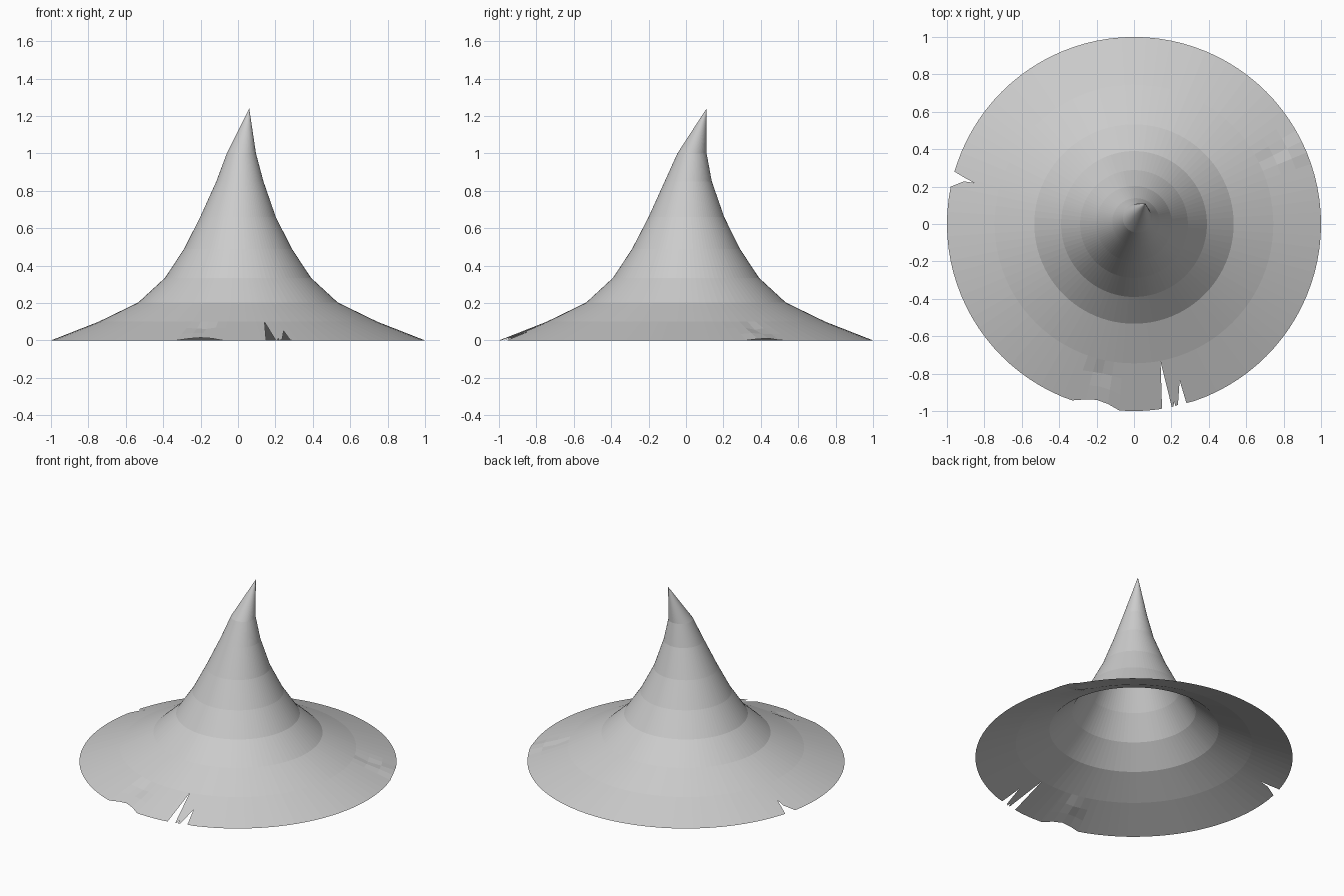
import bpy, bmesh, math

if "Cube" in bpy.data.objects:
    bpy.data.objects.remove(bpy.data.objects["Cube"])

# rings of the hat from inner brim to crown: z, radius, centre x, centre y
RINGS = [(0.10, 0.745, 0, 0), (0.203, 0.533, 0, 0), (0.335, 0.39, 0, 0),
         (0.49, 0.288, 0, 0), (0.66, 0.202, 0, 0.002),
         (0.85, 0.126, 0.01, 0.012), (1.0, 0.078, 0.018, 0.032)]
TIP = (0.06, 0.11, 1.24)
INNER = RINGS[0][1]

# torn stretches of the rim, listed counter-clockwise in plan
TEARS = [
    [(-0.96, 0.28), (-0.91, 0.25), (-0.855, 0.22), (-0.91, 0.228), (-0.98, 0.2)],
    [(-0.33, -0.943), (-0.26, -0.938), (-0.2, -0.94), (-0.14, -0.962), (-0.08, -0.996)],
    [(0.15, -0.987), (0.142, -0.735), (0.195, -0.95), (0.202, -0.978), (0.211, -0.975),
     (0.215, -0.95), (0.221, -0.974), (0.235, -0.967), (0.244, -0.836), (0.28, -0.957)],
]
# shallow wrinkles: centre x, y, direction, length, width, height
WRINKLES = [(0.9, 0.42, 25, 0.12, 0.06, 0.014), (0.72, 0.36, 30, 0.14, 0.04, -0.012),
            (-0.18, -0.78, 257, 0.08, 0.05, -0.012)]


def wrinkle(x, y):
    h = 0
    for cx, cy, deg, length, width, height in WRINKLES:
        c, s = math.cos(math.radians(deg)), math.sin(math.radians(deg))
        u, v = (x - cx) * c + (y - cy) * s, (y - cy) * c - (x - cx) * s
        h += height * math.exp(-(u / length) ** 2 - (v / width) ** 2)
    return h


def rim_outline(n=96):
    """Angle and rim radius all the way round, with the tears inserted."""
    tears = []
    for pts in TEARS:
        t = [(math.atan2(y, x) % math.tau, math.hypot(x, y)) for x, y in pts]
        for i in range(1, len(t)):          # keep the angles rising
            t[i] = (max(t[i][0], t[i - 1][0] + 0.0008), t[i][1])
        tears.append(t)
    out = [p for t in tears for p in t]
    for i in range(n):
        a = math.tau * i / n
        if not any(t[0][0] - 0.005 < a < t[-1][0] + 0.005 for t in tears):
            out.append((a, 1.0))
    return sorted(out)


outline = rim_outline()
bm = bmesh.new()
loops = []
# torn brim: rim and intermediate rings lie on one shallow cone
for f in (1.0, 0.66, 0.33):
    loop = []
    for a, rim in outline:
        r = INNER + (rim - INNER) * f
        x, y = r * math.cos(a), r * math.sin(a)
        z = RINGS[0][0] * (1 - r) / (1 - INNER) + wrinkle(x, y)
        loop.append(bm.verts.new((x, y, max(z, 0))))
    loops.append(loop)
# upper brim and leaning crown
for z, r, cx, cy in RINGS:
    loops.append([bm.verts.new((cx + r * math.cos(a), cy + r * math.sin(a), z))
                  for a, _ in outline])
n = len(outline)
for lo, hi in zip(loops, loops[1:]):
    for i in range(n):
        j = (i + 1) % n
        bm.faces.new((lo[i], lo[j], hi[j], hi[i]))
# bent point
tip = bm.verts.new(TIP)
for i in range(n):
    bm.faces.new((loops[-1][i], loops[-1][(i + 1) % n], tip))

mesh = bpy.data.meshes.new("pointed_hat")
bm.to_mesh(mesh)
bm.free()
bpy.context.collection.objects.link(bpy.data.objects.new("pointed_hat", mesh))
